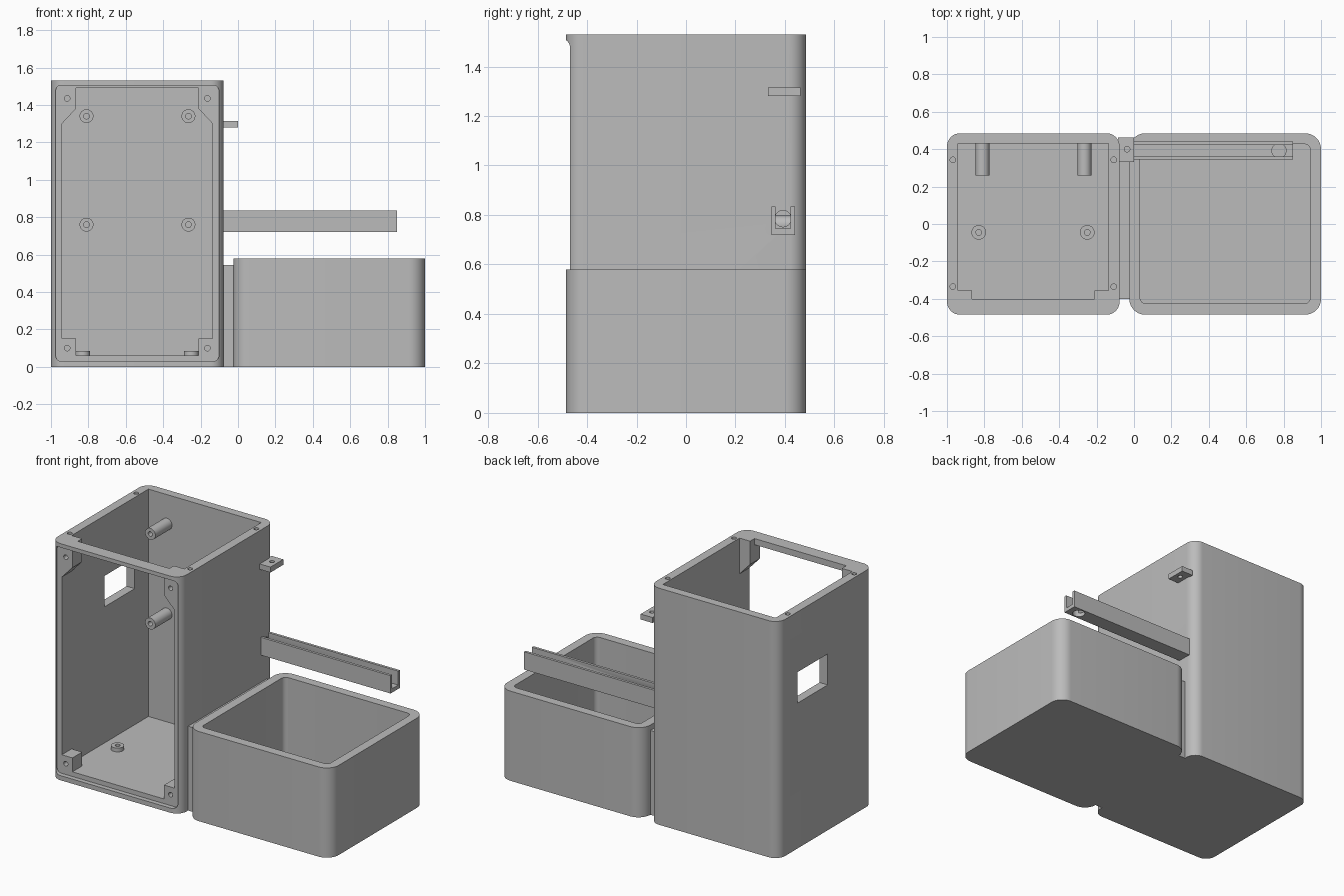
import bpy, bmesh, math
from mathutils import Matrix, Vector

scene_cube = bpy.data.objects.get("Cube")
if scene_cube:
    bpy.data.objects.remove(scene_cube, do_unlink=True)

grey = bpy.data.materials.new("plain grey")
grey.use_nodes = True
grey.diffuse_color = (0.5, 0.5, 0.5, 1)
grey.node_tree.nodes["Principled BSDF"].inputs["Base Color"].default_value = (0.5, 0.5, 0.5, 1)


def finish(name, bm):
    bmesh.ops.recalc_face_normals(bm, faces=bm.faces)
    mesh = bpy.data.meshes.new(name)
    bm.to_mesh(mesh)
    bm.free()
    mesh.materials.append(grey)
    ob = bpy.data.objects.new(name, mesh)
    bpy.context.collection.objects.link(ob)
    return ob


def box(name, xs, ys, zs, radius=0, axis=2):
    """Box from ranges, with the edges along one axis optionally rounded."""
    bm = bmesh.new()
    bmesh.ops.create_cube(bm, size=1)
    for v in bm.verts:
        v.co = Vector([r[0] if c < 0 else r[1] for c, r in zip(v.co, (xs, ys, zs))])
    if radius:
        edges = [e for e in bm.edges
                 if abs((e.verts[0].co - e.verts[1].co).normalized()[axis]) > 0.9]
        bmesh.ops.bevel(bm, geom=edges, offset=radius, segments=10, profile=0.5, affect='EDGES')
    return finish(name, bm)


def rod(name, start, axis, length, radius):
    """Cylinder running from start along a positive axis."""
    bm = bmesh.new()
    bmesh.ops.create_cone(bm, cap_ends=True, segments=32, radius1=radius, radius2=radius, depth=length)
    direction = Vector([float(i == axis) for i in range(3)])
    turn = Vector((0, 0, 1)).rotation_difference(direction).to_matrix().to_4x4()
    bmesh.ops.transform(bm, verts=bm.verts,
                        matrix=Matrix.Translation(Vector(start) + direction * length / 2) @ turn)
    return finish(name, bm)


def prism(name, outline, y0, y1):
    """Extrude an x-z outline from y0 to y1."""
    bm = bmesh.new()
    face = bm.faces.new([bm.verts.new((x, y0, z)) for x, z in outline])
    new = bmesh.ops.extrude_face_region(bm, geom=[face])["geom"]
    bmesh.ops.translate(bm, vec=(0, y1 - y0, 0), verts=[v for v in new if isinstance(v, bmesh.types.BMVert)])
    return finish(name, bm)


def combine(target, others, operation='DIFFERENCE'):
    bpy.context.view_layer.objects.active = target
    for other in others:
        mod = target.modifiers.new("join", 'BOOLEAN')
        mod.operation, mod.solver, mod.object = operation, 'EXACT', other
        bpy.ops.object.modifier_apply(modifier=mod.name)
        bpy.data.objects.remove(other, do_unlink=True)
    return target


HOLE = 0.015
MID = -0.5385            # centre line of the tower
parts = []

# Tall housing, open at the top and the front, with a recessed front rim
tower = box("tower_housing", (-1, -0.077), (-0.485, 0.485), (0, 1.53), 0.07)
combine(tower, [
    box("cavity", (-0.942, -0.135), (-0.40, 0.43), (0.06, 1.7)),
    box("front_opening", (-0.942, -0.135), (-0.6, -0.3), (0.06, 1.49)),
    box("rim_recess", (-0.975, -0.102), (-0.6, -0.455), (0.03, 1.505), 0.03, 1),
    box("side_window", (-1.1, -0.9), (-0.02, 0.29), (0.94, 1.14)),
    rod("pipe_hole", (-0.2, 0.392, 0.785), 0, 0.2, 0.033),
])

# Corner screw tabs behind the front rim
tabs = []
for side in (-1, 1):
    outer, inner = MID + side * 0.412, MID + side * 0.328
    tabs.append(prism("upper_tab", [(outer, 1.53), (inner, 1.53), (inner, 1.38), (outer, 1.29)], -0.455, -0.355))
    tabs.append(prism("lower_tab", [(outer, 0.04), (inner, 0.04), (inner, 0.15), (outer, 0.15)], -0.455, -0.355))
combine(tower, tabs, 'UNION')
holes = []
for side in (-1, 1):
    for z in (0.1, 1.435):
        holes.append(rod("tab_hole", (MID + side * 0.375, -0.5, z), 1, 0.12, HOLE))
    for y in (-0.335, 0.343):
        holes.append(rod("top_hole", (MID + side * 0.43, y, 1.45), 2, 0.2, HOLE))
combine(tower, holes)
parts.append(tower)

# Standoffs on the back wall and the floor
for x in (-0.81, -0.265):
    for z in (0.76, 1.34):
        post = rod("back_standoff", (x, 0.26, z), 1, 0.18, 0.037)
        parts.append(combine(post, [rod("bore", (x, 0.2, z), 1, 0.18, HOLE)]))
for x in (-0.83, -0.25):
    post = rod("floor_standoff", (x, -0.045, 0.05), 2, 0.035, 0.039)
    parts.append(combine(post, [rod("bore", (x, -0.045, 0.065), 2, 0.1, HOLE)]))

# Open bowl and the web joining it to the tower
bowl = box("bowl", (-0.025, 1), (-0.485, 0.485), (0, 0.58), 0.085)
parts.append(combine(bowl, [box("bowl_cavity", (0.033, 0.942), (-0.425, 0.427), (0.06, 0.8), 0.03)]))
parts.append(box("connecting_web", (-0.085, -0.015), (-0.4, 0.4), (0, 0.545)))

# Spout channel with a drain hole near its free end
channel = box("spout_channel", (-0.08, 0.85), (0.345, 0.44), (0.72, 0.835))
parts.append(combine(channel, [
    box("channel_groove", (-0.077, 0.95), (0.362, 0.423), (0.745, 0.9)),
    rod("drain_hole", (0.775, 0.392, 0.7), 2, 0.1, 0.038),
    rod("inlet_hole", (-0.2, 0.392, 0.785), 0, 0.2, 0.033),
]))

# Small bracket with a screw hole
bracket = box("side_bracket", (-0.085, 0), (0.332, 0.463), (1.28, 1.315))
parts.append(combine(bracket, [rod("bracket_hole", (-0.037, 0.4, 1.2), 2, 0.2, HOLE)]))

# Smooth the rounded corners, keep the edges sharp
bpy.ops.object.select_all(action='DESELECT')
for ob in parts:
    ob.select_set(True)
bpy.context.view_layer.objects.active = tower
bpy.ops.object.shade_smooth_by_angle(angle=math.radians(30))
